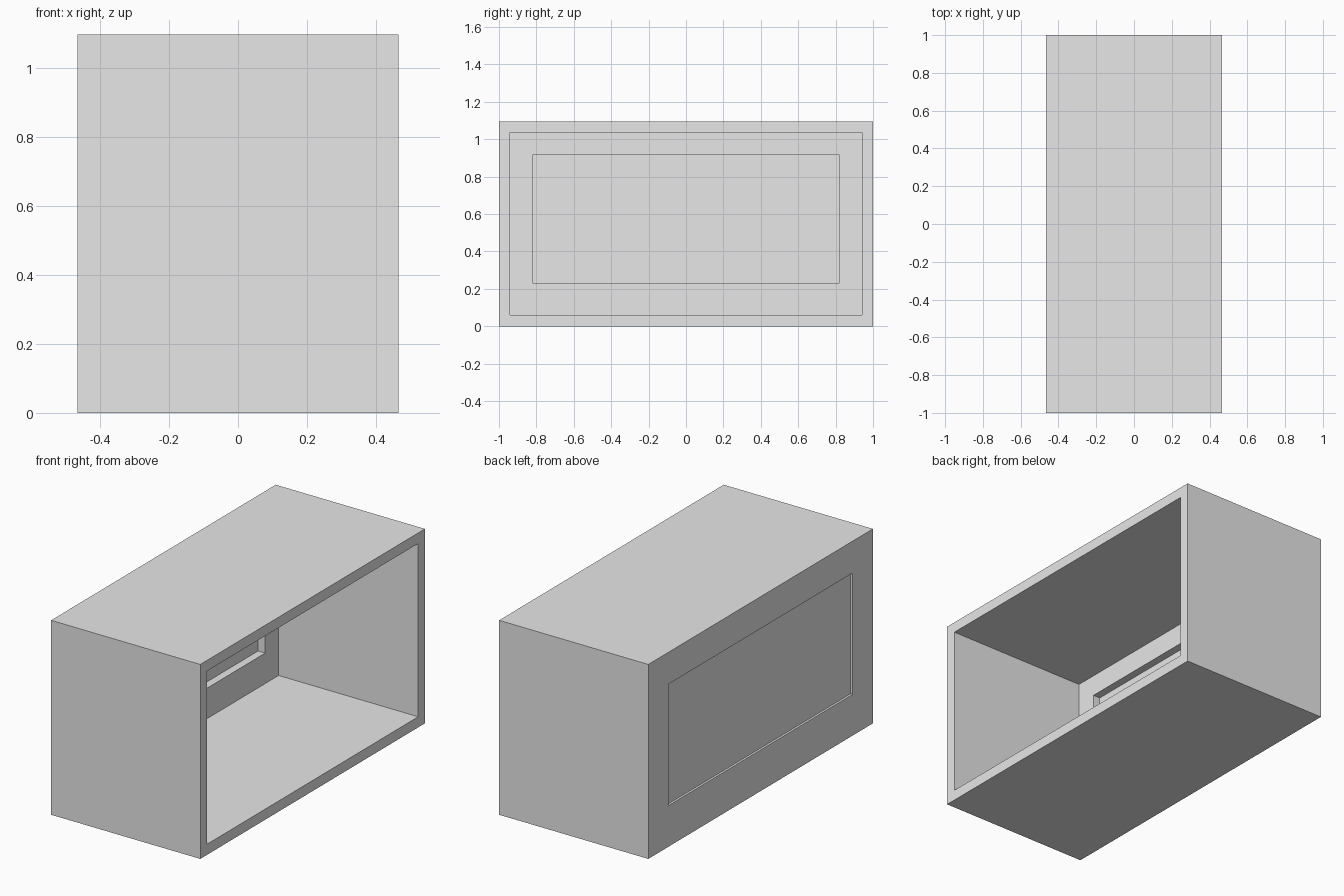
import bpy
import bmesh
from mathutils import Vector

cube = bpy.data.objects.get("Cube")
if cube:
    bpy.data.objects.remove(cube, do_unlink=True)

WIDTH, LENGTH, HEIGHT = 0.93, 2.0, 1.096
WALL = 0.06
WINDOW = (0.82, 0.232, 0.916)      # half length, sill height, head height
OPENING = (LENGTH / 2 - WALL, WALL, HEIGHT - WALL)

grey = bpy.data.materials.new("light_grey")
grey.use_nodes = True
grey.diffuse_color = (0.8, 0.8, 0.8, 1)
grey.node_tree.nodes["Principled BSDF"].inputs["Base Color"].default_value = (0.8, 0.8, 0.8, 1)


def recess(bm, face, rect, shift):
    """Inset a side face to a rectangle, push it along x, return its floor."""
    half, low, high = rect
    middle = face.calc_center_median().z
    bmesh.ops.inset_individual(bm, faces=[face], thickness=0.01)
    for v in face.verts:
        v.co.y = half if v.co.y > 0 else -half
        v.co.z = high if v.co.z > middle else low
    floor = bmesh.ops.extrude_discrete_faces(bm, faces=[face])["faces"][0]
    bmesh.ops.translate(bm, verts=floor.verts, vec=(shift, 0, 0))
    return floor


# Solid block
bm = bmesh.new()
bmesh.ops.create_cube(bm, size=1)
for v in bm.verts:
    v.co = Vector((v.co.x * WIDTH, v.co.y * LENGTH, (v.co.z + 0.5) * HEIGHT))
bm.normal_update()
right_side = max(bm.faces, key=lambda f: f.normal.x)
left_side = min(bm.faces, key=lambda f: f.normal.x)

# Hollow interior, then the window recess on both faces of the closed wall
inner_wall = recess(bm, right_side, OPENING, WALL - WIDTH)
recess(bm, inner_wall, WINDOW, -0.044)
recess(bm, left_side, WINDOW, 0.0125)
bmesh.ops.recalc_face_normals(bm, faces=bm.faces)

mesh = bpy.data.meshes.new("open_box_with_window")
bm.to_mesh(mesh)
bm.free()
mesh.materials.append(grey)
box = bpy.data.objects.new("open_box_with_window", mesh)
bpy.context.collection.objects.link(box)
